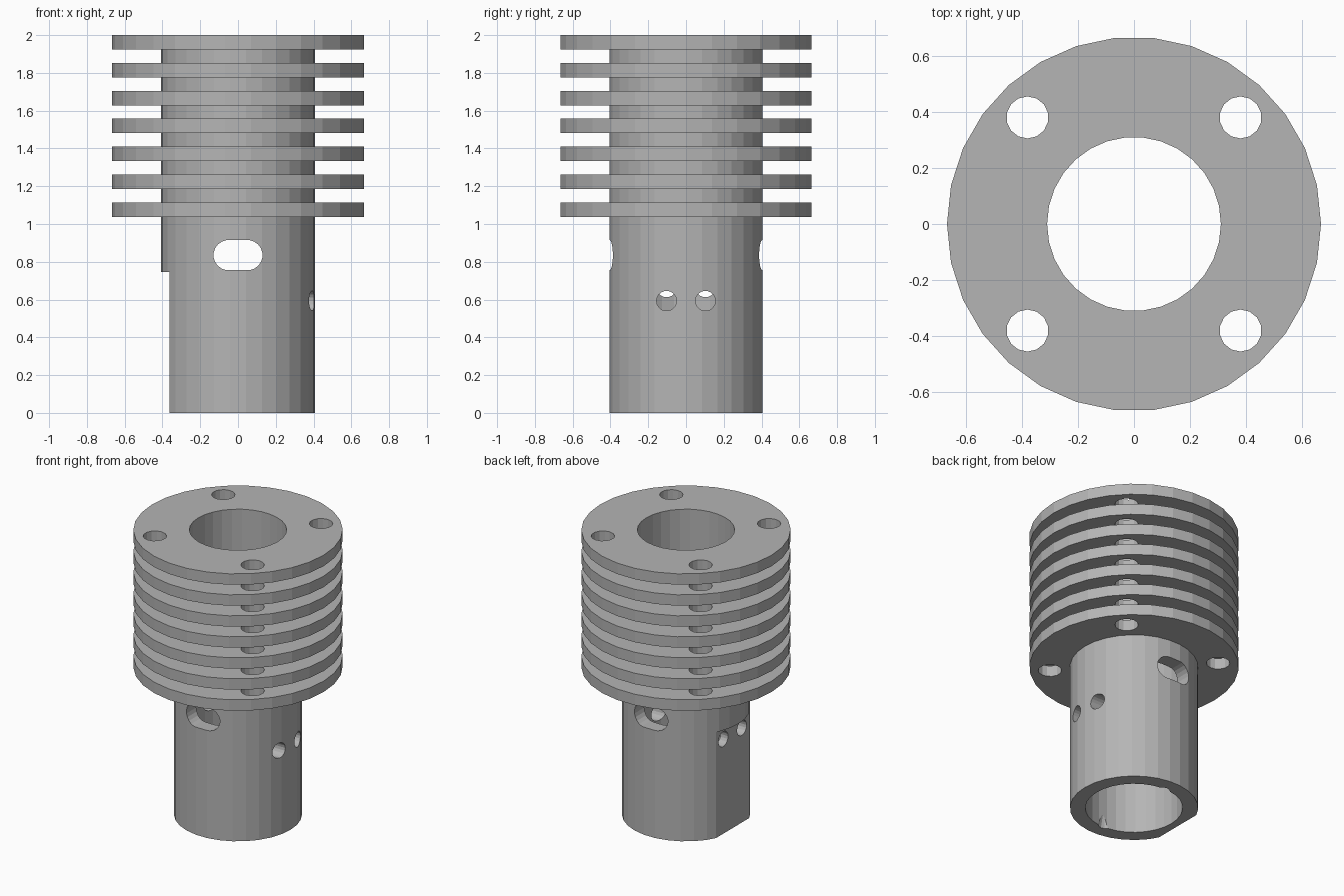
import bpy, bmesh, math
from mathutils import Matrix, Vector

old = bpy.data.objects.get("Cube")
if old:
    bpy.data.objects.remove(old, do_unlink=True)

grey = bpy.data.materials.new("machined grey")
grey.use_nodes = True
COLOUR = (0.46, 0.46, 0.46, 1)
grey.diffuse_color = COLOUR
grey.node_tree.nodes["Principled BSDF"].inputs["Base Color"].default_value = COLOUR

SEGMENTS = 30
BORE, TUBE, FIN = 0.31, 0.408, 0.667
FIN_COUNT, FIN_PITCH, FIN_THICK = 7, 0.1475, 0.077


def make_object(name, bm):
    bmesh.ops.recalc_face_normals(bm, faces=bm.faces[:])
    mesh = bpy.data.meshes.new(name)
    bm.to_mesh(mesh)
    bm.free()
    mesh.materials.append(grey)
    obj = bpy.data.objects.new(name, mesh)
    bpy.context.collection.objects.link(obj)
    return obj


def lathe(name, profile):
    """Closed (radius, z) profile turned about the z axis."""
    bm = bmesh.new()
    rings = []
    for i in range(SEGMENTS):
        a = math.tau * i / SEGMENTS
        rings.append([bm.verts.new((r * math.cos(a), r * math.sin(a), z)) for r, z in profile])
    count = len(profile)
    for i in range(SEGMENTS):
        a, b = rings[i], rings[(i + 1) % SEGMENTS]
        for j in range(count):
            k = (j + 1) % count
            bm.faces.new((a[j], b[j], b[k], a[k]))
    return make_object(name, bm)


def prism(bm, outline, place, depth):
    """Outline in local xy, extruded along local z from -depth/2 to depth/2."""
    low = [bm.verts.new(place @ Vector((x, y, -depth / 2))) for x, y in outline]
    high = [bm.verts.new(place @ Vector((x, y, depth / 2))) for x, y in outline]
    bm.faces.new(low)
    bm.faces.new(high)
    for i in range(len(low)):
        j = (i + 1) % len(low)
        bm.faces.new((low[i], low[j], high[j], high[i]))


def circle(radius, n=14):
    return [(radius * math.cos(math.tau * (i + 0.5) / n),
             radius * math.sin(math.tau * (i + 0.5) / n)) for i in range(n)]


def cut(target, cutter):
    cutter.hide_render = True
    mod = target.modifiers.new("cut", "BOOLEAN")
    mod.object = cutter
    mod.operation = "DIFFERENCE"
    mod.solver = "EXACT"
    bpy.context.view_layer.objects.active = target
    bpy.ops.object.modifier_apply(modifier=mod.name)
    bpy.data.objects.remove(cutter, do_unlink=True)


# Tube with cooling fins, turned from one profile
profile = [(BORE, 0), (TUBE, 0)]
for i in reversed(range(FIN_COUNT)):
    top = 2 - i * FIN_PITCH
    profile += [(TUBE, top - FIN_THICK), (FIN, top - FIN_THICK), (FIN, top)]
    if i:
        profile.append((TUBE, top))
profile.append((BORE, 2))
body = lathe("finned_tube", profile)

# Flat on the lower -x side
bm = bmesh.new()
bmesh.ops.create_cube(bm, size=1, matrix=Matrix.Translation((-0.862, 0, 0.245)))
cut(body, make_object("flat_cutter", bm))

turn_x = Matrix.Rotation(math.pi / 2, 4, "Y")
turn_y = Matrix.Rotation(math.pi / 2, 4, "X")
bm = bmesh.new()

# Four bolt holes through the whole fin stack
for x in (-0.38, 0.38):
    for y in (-0.38, 0.38):
        prism(bm, circle(0.075), Matrix.Translation((x, y, 1.6)), 1.2)

# Cross pin holes: lower on the round side, higher on the flat side
for x, z in ((0.38, 0.593), (-0.38, 0.665)):
    for y in (-0.103, 0.103):
        prism(bm, circle(0.053, 18), Matrix.Translation((x, y, z)) @ turn_x, 0.3)

# Rounded slot through front and back walls
slot = []
for i in range(20):
    a = math.tau * (i + 0.5) / 20
    slot.append((math.copysign(0.05, math.cos(a)) + 0.08 * math.cos(a), 0.08 * math.sin(a)))
prism(bm, slot, Matrix.Translation((0, 0, 0.835)) @ turn_y, 1)

# Shallow pointed reliefs in the bottom of the bore
for y in (-0.275, 0.275):
    bmesh.ops.create_cone(bm, cap_ends=True, segments=14, radius1=0.075, radius2=0.03,
                          depth=0.2, matrix=Matrix.Translation((0, y, 0)))
cut(body, make_object("hole_cutter", bm))
